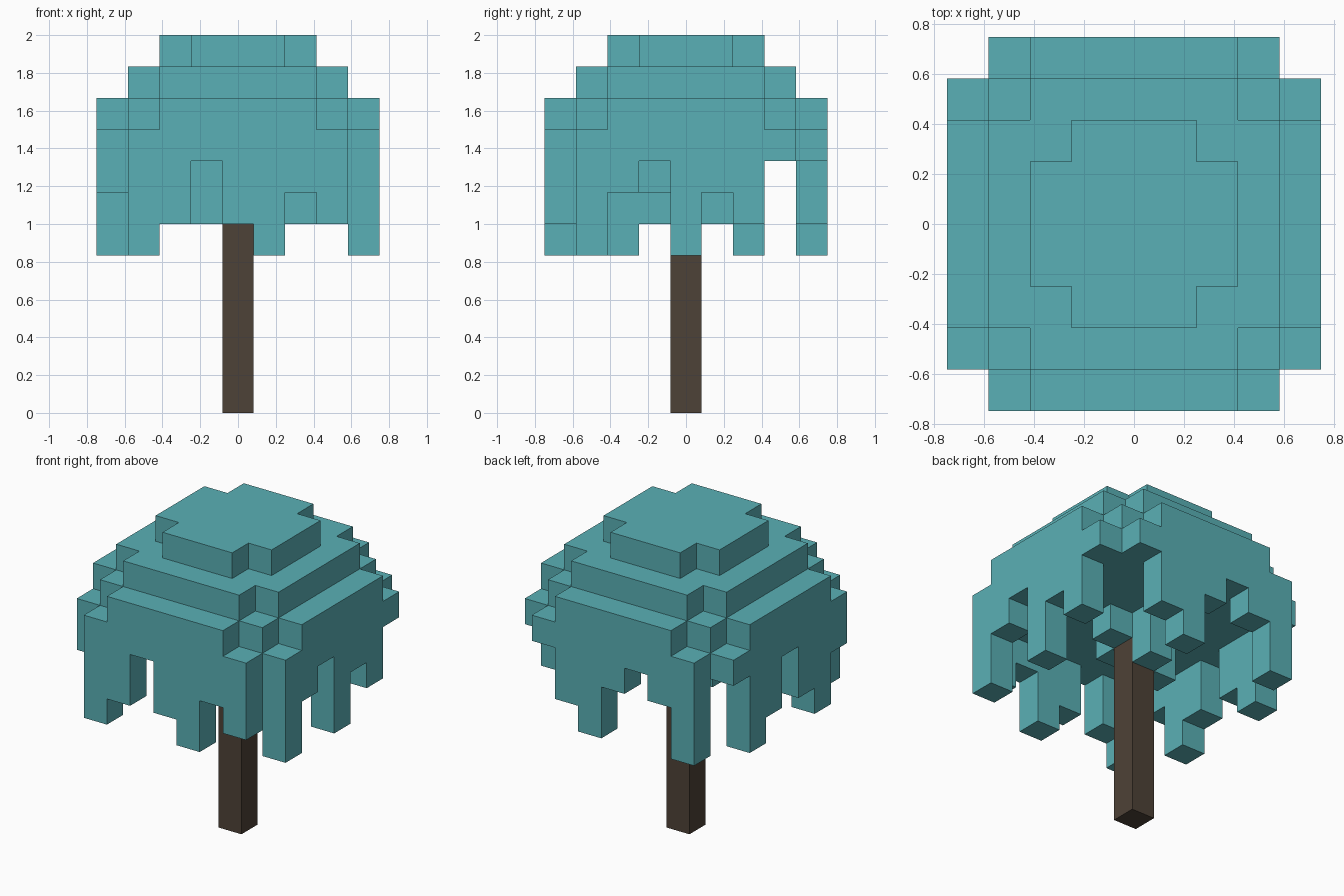
import bpy, bmesh
from mathutils import Vector

if "Cube" in bpy.data.objects:
    bpy.data.objects.remove(bpy.data.objects["Cube"], do_unlink=True)

U = 1 / 6          # edge length of one block
CEILING = 8        # block level where the solid crown begins


def make_material(name, rgb):
    mat = bpy.data.materials.new(name)
    mat.use_nodes = True
    mat.diffuse_color = (*rgb, 1)
    mat.node_tree.nodes["Principled BSDF"].inputs["Base Color"].default_value = (*rgb, 1)
    return mat


def block_object(name, cells, mat):
    """Skin a set of blocks with their exposed faces, merged into flat regions."""
    bm = bmesh.new()
    corners = {}

    def vert(p):
        key = tuple(round(c * 2) for c in p)
        if key not in corners:
            corners[key] = bm.verts.new(p * U)
        return corners[key]

    for cell in cells:
        centre = Vector(cell) + Vector((0, 0, 0.5))
        for axis in range(3):
            for sign in (-1, 1):
                n = Vector((0, 0, 0))
                n[axis] = sign
                if tuple(int(a + b) for a, b in zip(cell, n)) in cells:
                    continue
                s = Vector((0, 0, 0))
                s[(axis + 1) % 3] = 0.5
                t = n.cross(s)
                mid = centre + n / 2
                bm.faces.new([vert(mid + d) for d in (-s - t, s - t, s + t, t - s)])
    bmesh.ops.dissolve_limit(bm, angle_limit=0.01, verts=bm.verts, edges=bm.edges)
    mesh = bpy.data.meshes.new(name)
    bm.to_mesh(mesh)
    bm.free()
    mesh.materials.append(mat)
    obj = bpy.data.objects.new(name, mesh)
    bpy.context.collection.objects.link(obj)
    return obj


leaf = make_material("teal leaves", (0.102, 0.435, 0.465))
bark = make_material("dark brown bark", (0.076, 0.054, 0.038))

# Lowest block level of the hanging leaves, listed from -3 to 3 along each side
front = (5, 6, 8, 6, 5, 7, 6)
back = (5, 7, 8, 7, 5, 6, 8)
plus_x = (5, 7, 8, 5, 7, 6, 8)
minus_x = (7, 5, 6, 8, 6, 5, 8)
bottom = {}
for i in range(-3, 4):
    bottom[i, -4] = front[i + 3]
    bottom[i, 4] = back[i + 3]
    bottom[4, i] = plus_x[i + 3]
    bottom[-4, i] = minus_x[i + 3]

# Short leaf clumps touching the trunk
bottom.update({(1, 0): 7, (0, 1): 6, (-1, 0): 6, (0, -1): 7})

# Stepped crown: (reach, corner limit) for each level from the ceiling up
steps = ((4, 7), (4, 6), (3, 5), (2, 3))
crown = set()
for x in range(-4, 5):
    for y in range(-4, 5):
        for level, (reach, limit) in enumerate(steps):
            if max(abs(x), abs(y)) <= reach and abs(x) + abs(y) <= limit:
                crown.add((x, y, CEILING + level))
        for z in range(bottom.get((x, y), CEILING), CEILING):
            crown.add((x, y, z))
block_object("leaf_crown", crown, leaf)

# Trunk runs up to the underside of the crown
block_object("trunk", {(0, 0, z) for z in range(CEILING)}, bark)
